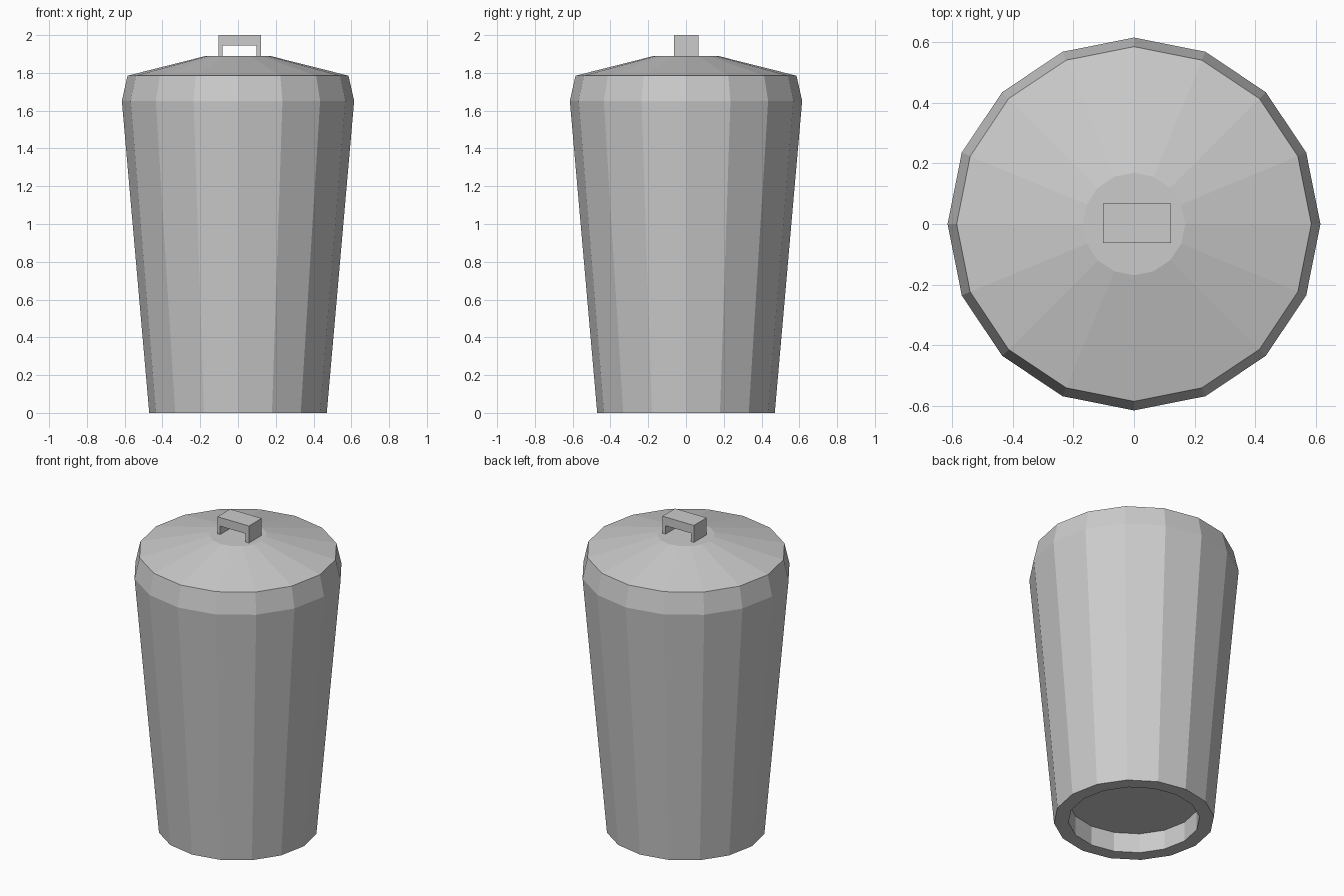
import bpy, bmesh, math

if "Cube" in bpy.data.objects:
    bpy.data.objects.remove(bpy.data.objects["Cube"])

SIDES = 16


def add_object(name, bm):
    bmesh.ops.recalc_face_normals(bm, faces=bm.faces)
    mesh = bpy.data.meshes.new(name)
    bm.to_mesh(mesh)
    bm.free()
    obj = bpy.data.objects.new(name, mesh)
    bpy.context.collection.objects.link(obj)
    return obj


def lathe(name, profile, cap_start=False, cap_end=False):
    """Spin (radius, z) points into a faceted shell."""
    bm = bmesh.new()
    rings = []
    for r, z in profile:
        angles = [2 * math.pi * i / SIDES for i in range(SIDES)]
        rings.append([bm.verts.new((r * math.cos(a), r * math.sin(a), z)) for a in angles])
    for low, high in zip(rings, rings[1:]):
        for i in range(SIDES):
            j = (i + 1) % SIDES
            bm.faces.new((low[i], low[j], high[j], high[i]))
    if cap_start:
        bm.faces.new(rings[0])
    if cap_end:
        bm.faces.new(rings[-1])
    return add_object(name, bm)


def extrude_xz(name, outline, y0, y1):
    """Extrude an (x, z) outline along y."""
    bm = bmesh.new()
    face = bm.faces.new([bm.verts.new((x, y0, z)) for x, z in outline])
    result = bmesh.ops.extrude_face_region(bm, geom=[face], use_keep_orig=True)
    moved = [v for v in result["geom"] if isinstance(v, bmesh.types.BMVert)]
    bmesh.ops.translate(bm, verts=moved, vec=(0, y1 - y0, 0))
    return add_object(name, bm)


# Tapered bin body with a recessed underside and a chamfered shoulder
lathe("bin_body", [(0.385, 0.127), (0.385, 0), (0.47, 0), (0.615, 1.652), (0.585, 1.785)],
      cap_start=True)

# Shallow conical lid with a flat centre
lathe("lid", [(0.585, 1.785), (0.169, 1.89)], cap_end=True)

# Bracket handle: two thin legs and a thick top bar
extrude_xz("lid_handle",
           [(-0.103, 1.885), (-0.103, 2.0), (0.122, 2.0), (0.122, 1.885),
            (0.099, 1.885), (0.099, 1.944), (-0.083, 1.944), (-0.083, 1.885)],
           -0.063, 0.067)
